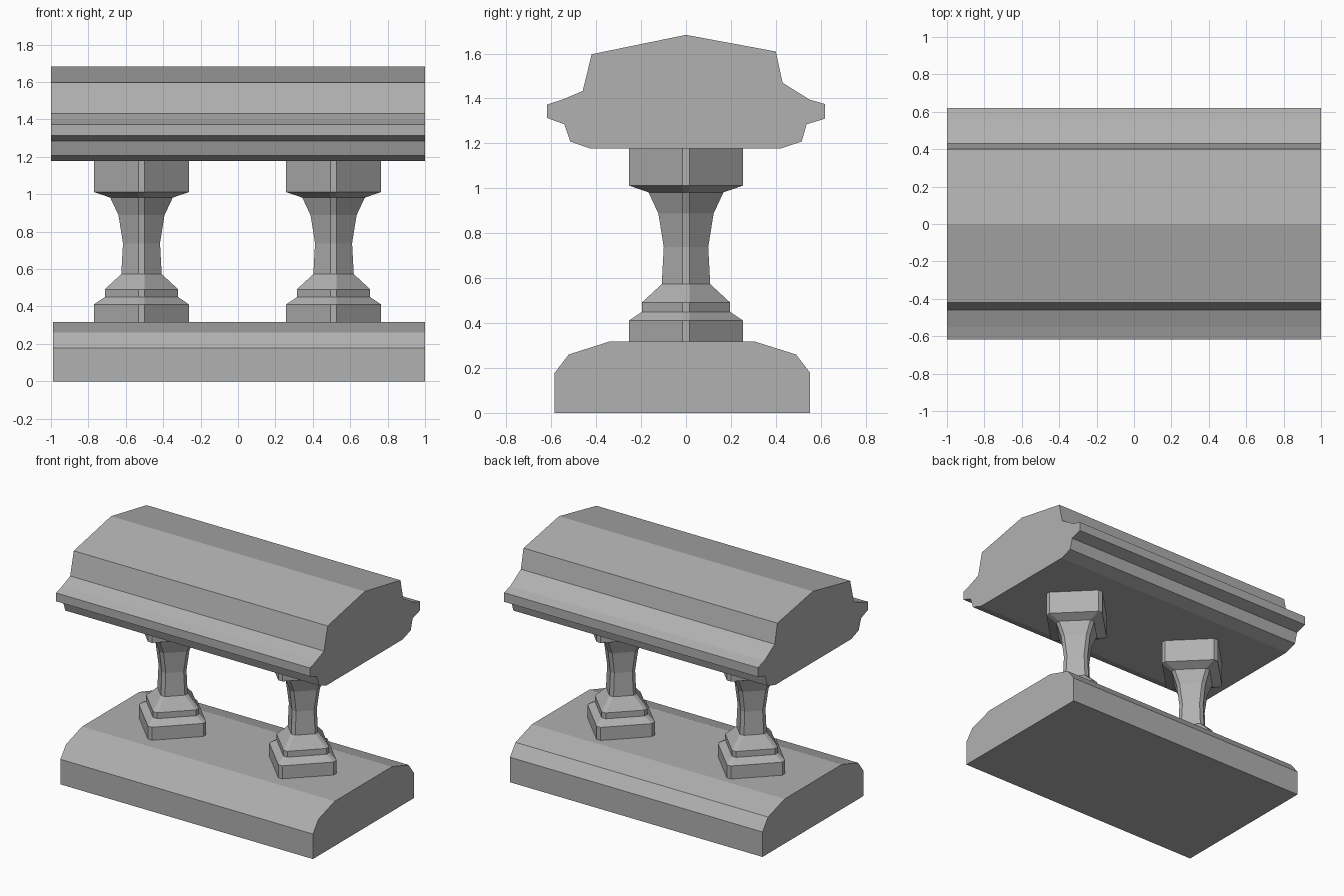
import bpy

if "Cube" in bpy.data.objects:
    bpy.data.objects.remove(bpy.data.objects["Cube"])

# Mid-grey stone shared by all parts
stone = bpy.data.materials.new("stone")
stone.diffuse_color = (0.44, 0.44, 0.44, 1)
stone.use_nodes = True
stone.node_tree.nodes["Principled BSDF"].inputs["Base Color"].default_value = stone.diffuse_color


def make_mesh(name, verts, faces):
    mesh = bpy.data.meshes.new(name)
    mesh.from_pydata(verts, [], faces)
    mesh.update()
    mesh.materials.append(stone)
    obj = bpy.data.objects.new(name, mesh)
    bpy.context.collection.objects.link(obj)
    return obj


def loft(name, rings):
    """Closed solid through rings of equal length."""
    n = len(rings[0])
    verts = [p for ring in rings for p in ring]
    faces = [tuple(reversed(range(n))), tuple(range(len(verts) - n, len(verts)))]
    for k in range(len(rings) - 1):
        for i in range(n):
            a, b = k * n + i, k * n + (i + 1) % n
            faces.append((a, b, b + n, a + n))
    return make_mesh(name, verts, faces)


def extrude_x(name, profile, x0, x1):
    """Sweep a counter-clockwise (y, z) profile along x."""
    return loft(name, [[(x, y, z) for y, z in profile] for x in (x0, x1)])


# Base slab with bevelled shoulders
extrude_x("base_slab", [
    (-0.585, 0), (0.553, 0), (0.553, 0.178), (0.49, 0.26), (0.305, 0.318),
    (-0.34, 0.318), (-0.522, 0.26), (-0.585, 0.178)], -0.99, 1.0)

# Moulded top rail, slightly uneven front to back
extrude_x("top_rail", [
    (-0.43, 1.178), (0.425, 1.178), (0.515, 1.208), (0.537, 1.285),
    (0.619, 1.31), (0.619, 1.375), (0.55, 1.395), (0.43, 1.47),
    (0.40, 1.609), (0, 1.683), (-0.42, 1.597), (-0.46, 1.433),
    (-0.55, 1.395), (-0.618, 1.373), (-0.618, 1.313), (-0.542, 1.285),
    (-0.515, 1.208)], -1.0, 1.0)

# Balusters: diamond section with clipped corners, (radius, height)
SECTION = [
    (0.254, 0.318), (0.254, 0.411), (0.196, 0.45), (0.196, 0.492),
    (0.108, 0.573), (0.099, 0.738), (0.123, 0.888), (0.167, 0.982),
    (0.254, 1.012), (0.254, 1.178)]


def diamond(cx, r, z, c=0.016):
    pts = [(r, -c), (r, c), (c, r), (-c, r), (-r, c), (-r, -c), (-c, -r), (c, -r)]
    return [(cx + x, y, z) for x, y in pts]


for side, cx in (("left", -0.516), ("right", 0.511)):
    loft(f"baluster_{side}", [diamond(cx, r, z) for r, z in SECTION])
